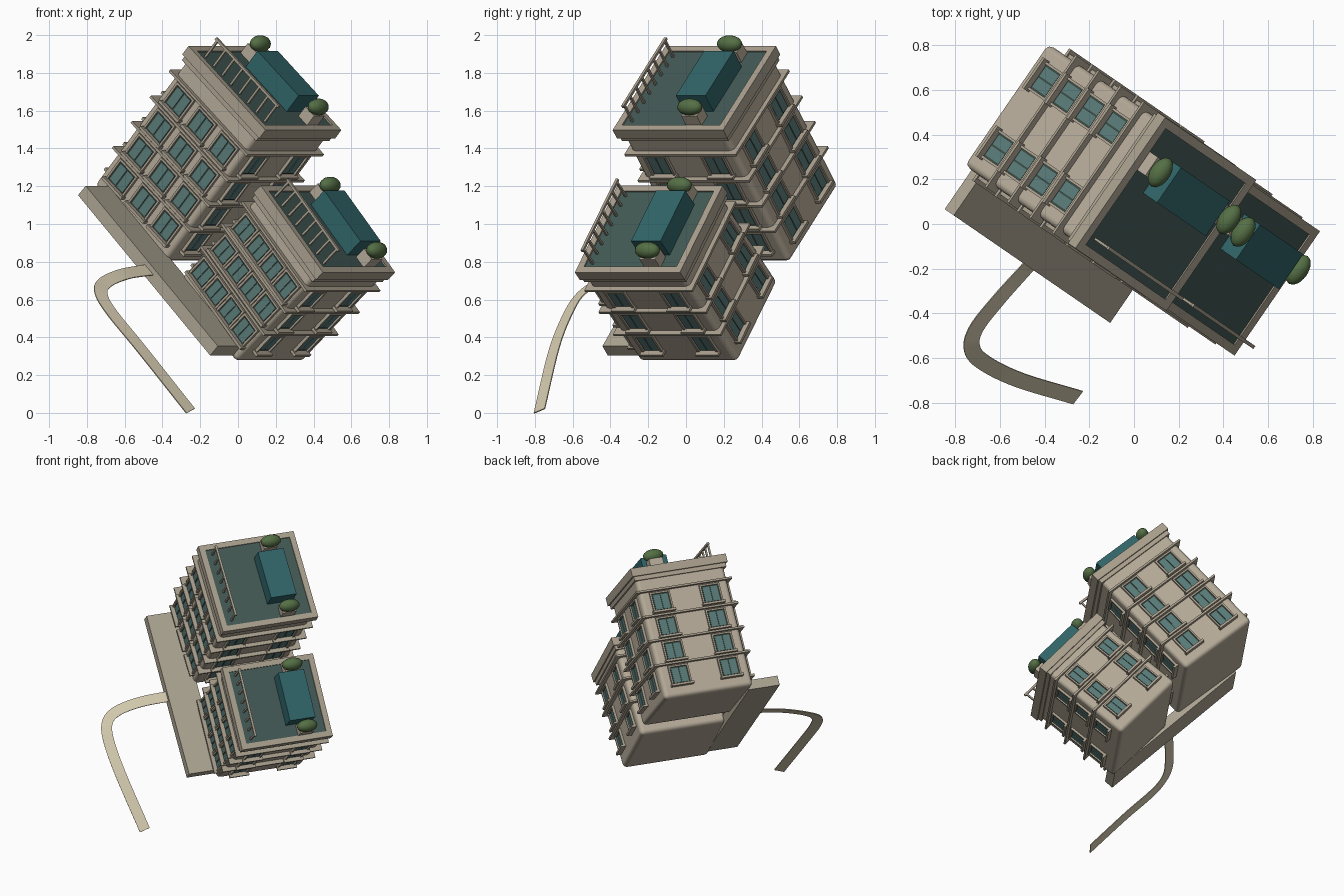
import bpy, bmesh, math
from mathutils import Matrix, Vector

if "Cube" in bpy.data.objects:
    bpy.data.objects.remove(bpy.data.objects["Cube"])

# Tilted local frame: X along the street, Y to the back, Z building up
A = math.radians(34.5)
h = Vector((math.cos(A), -math.sin(A), 0))
k = Vector((0, 0, 1))
s = math.sqrt(0.5)
EX, EY, EZ = (h - k) * s, Vector((math.sin(A), math.cos(A), 0)), (h + k) * s
FRAME = Matrix((EX, EY, EZ)).transposed().to_4x4()


def mat(name, rgb):
    m = bpy.data.materials.new(name)
    m.diffuse_color = (*rgb, 1)
    m.use_nodes = True
    m.node_tree.nodes["Principled BSDF"].inputs["Base Color"].default_value = m.diffuse_color
    return m


STONE = mat("stone", (0.47, 0.41, 0.32))
TRIM = mat("trim", (0.40, 0.35, 0.27))
GLASS = mat("glass", (0.10, 0.20, 0.19))
DARK = mat("dark_frame", (0.04, 0.07, 0.06))
ROOF = mat("roof_green", (0.055, 0.10, 0.09))
TEAL = mat("teal", (0.03, 0.13, 0.14))
LEAF = mat("leaf", (0.09, 0.16, 0.06))
PAVE = mat("paving", (0.42, 0.38, 0.29))
SAND = mat("sand", (0.65, 0.58, 0.42))


def finish(bm, name, m, place):
    me = bpy.data.meshes.new(name)
    bm.to_mesh(me)
    bm.free()
    ob = bpy.data.objects.new(name, me)
    bpy.context.collection.objects.link(ob)
    me.materials.append(m)
    ob.matrix_world = place
    return ob


def boxes(name, m, items, place, bevel=0.0):
    """items: (centre, size) pairs, joined in one object"""
    bm = bmesh.new()
    for c, d in items:
        bmesh.ops.create_cube(bm, size=1, matrix=Matrix.Translation(c) @ Matrix.Diagonal((*d, 1)))
    ob = finish(bm, name, m, place)
    if bevel:
        b = ob.modifiers.new("round", 'BEVEL')
        b.width, b.segments = bevel, 3
        ob.data.shade_smooth()
        b.harden_normals = True


def tower(tag, base, lean, W, D, H, ov, rows, cols, ww, wh, bush):
    """Block leaning slightly about its own base centre; ov = cornice overhang"""
    M = FRAME @ Matrix.Translation(base) @ Matrix.Rotation(math.radians(lean), 4, 'Y')
    # main block, cornice and parapet
    boxes(tag + "_walls", STONE, [((0, 0, (H - .06) / 2), (W, D, H - .06))], M, 0.03)
    boxes(tag + "_cornice", TRIM, [((0, 0, H - .075), (W + ov, D + ov, .03)),
                                   ((0, 0, H - .045), (W + 2 * ov, D + 2 * ov, .03))], M)
    rim = []
    for q in (-1, 1):
        rim += [((q * (W / 2 + ov - .02), 0, H - .015), (.04, D + 2 * ov, .03)),
                ((0, q * (D / 2 + ov - .02), H - .015), (W + 2 * ov, .04, .03))]
    boxes(tag + "_parapet", TRIM, rim, M)
    boxes(tag + "_roof_deck", ROOF, [((0, 0, H - .018), (W - .01, D - .01, .02))], M)
    # windows on four faces: glass, dark surround, jambs, sills
    glass, dark, trim = [], [], []

    def window(axis, q, t, z):
        f = (D if axis == 'y' else W) / 2 * q

        def put(lst, u, out, dz, w, th, hh):
            o = f + q * out
            if axis == 'y':
                lst.append(((t + u, o, z + dz), (w, th, hh)))
            else:
                lst.append(((o, t + u, z + dz), (th, w, hh)))
        put(dark, 0, 0, 0, ww, .012, wh)
        for e in (-1, 1):
            put(glass, e * ww * .235, .003, 0, ww * .40, .014, wh * .86)
            put(trim, e * (ww / 2 + .006), .006, 0, .012, .022, wh + .012)
        put(trim, 0, .006, wh / 2 + .006, ww + .024, .022, .012)
        put(trim, 0, .014, -wh / 2 - .008, ww + .04, .045, .016)

    step = W / cols * .93
    for z in rows:
        for i in range(cols):
            window('y', -1, (i - (cols - 1) / 2) * step, z)
        for e in (-1, 1):
            window('y', 1, e * .16, z)
            for q in (-1, 1):
                window('x', q, e * D * .28, z)
    boxes(tag + "_window_surrounds", DARK, dark, M)
    boxes(tag + "_window_glass", GLASS, glass, M)
    boxes(tag + "_window_trim", TRIM, trim, M)
    # floor courses
    gap = rows[1] - rows[0]
    boxes(tag + "_floor_courses", TRIM,
          [((0, 0, z + gap * .5), (W + .055, D + .055, .014)) for z in rows], M)
    # roof pavilion, planters, bushes
    boxes(tag + "_roof_pavilion", TEAL, [((0, .115, H + .04), (.355, .19, .13))], M)
    boxes(tag + "_planters", STONE, [((e * bush, .14, H + .02), (.075, .10, .08)) for e in (-1, 1)], M)
    bm = bmesh.new()
    for e in (-1, 1):
        bmesh.ops.create_uvsphere(bm, u_segments=16, v_segments=10, radius=1,
                                  matrix=Matrix.Translation((e * bush, .14, H + .09))
                                  @ Matrix.Diagonal((.045, .075, .045, 1)))
    finish(bm, tag + "_bushes", LEAF, M).data.shade_smooth()
    # roof railing
    y = -D / 2 + .06
    L = W * .88
    rail = [((0, y, H + .11), (L, .016, .014))]
    rail += [(((i / 7 - .5) * (L - .03), y, H + .045), (.012, .012, .13)) for i in range(8)]
    boxes(tag + "_railing", TRIM, rail, M)


tower("tall_block", (-1.10, .117, .315), -3, .615, .66, .968, .025,
      [.155, .335, .515, .70], 3, .125, .125, .25)
tower("low_block", (-.385, .107, .297), 4, .57, .635, .75, .02,
      [.16, .34, .515], 4, .105, .115, .228)

# pavement slab along the front
boxes("pavement", PAVE, [((-.735, -.31, .33), (1.20, .23, .07))], FRAME)

# winding ribbon path, rolling slightly outward
pts = [Vector(p) for p in ((-.46, -.18, .76), (-.60, -.335, .737), (-.705, -.47, .69), (-.723, -.56, .63),
                           (-.665, -.625, .53), (-.51, -.70, .34), (-.25, -.778, .012))]
P = [2 * pts[0] - pts[1]] + pts + [2 * pts[-1] - pts[-2]]
line = []
for i in range(1, len(P) - 2):
    a, b, c, d = P[i - 1:i + 3]
    for j in range(6):
        t = j / 6
        line.append(.5 * (2 * b + (c - a) * t + (2 * a - 5 * b + 4 * c - d) * t * t
                          + (3 * b - a - 3 * c + d) * t ** 3))
line.append(pts[-1])
bm = bmesh.new()
prev = None
for i, p in enumerate(line):
    tan = line[min(i + 1, len(line) - 1)] - line[max(i - 1, 0)]
    roll = .27 * min(1, i / 20)
    side = (EZ.cross(tan).normalized() + EZ * roll).normalized() * .038
    pair = [bm.verts.new(p - side), bm.verts.new(p + side)]
    if prev:
        bm.faces.new((prev[0], pair[0], pair[1], prev[1]))
    prev = pair
finish(bm, "path", SAND, Matrix()).modifiers.new("thick", 'SOLIDIFY').thickness = .006
